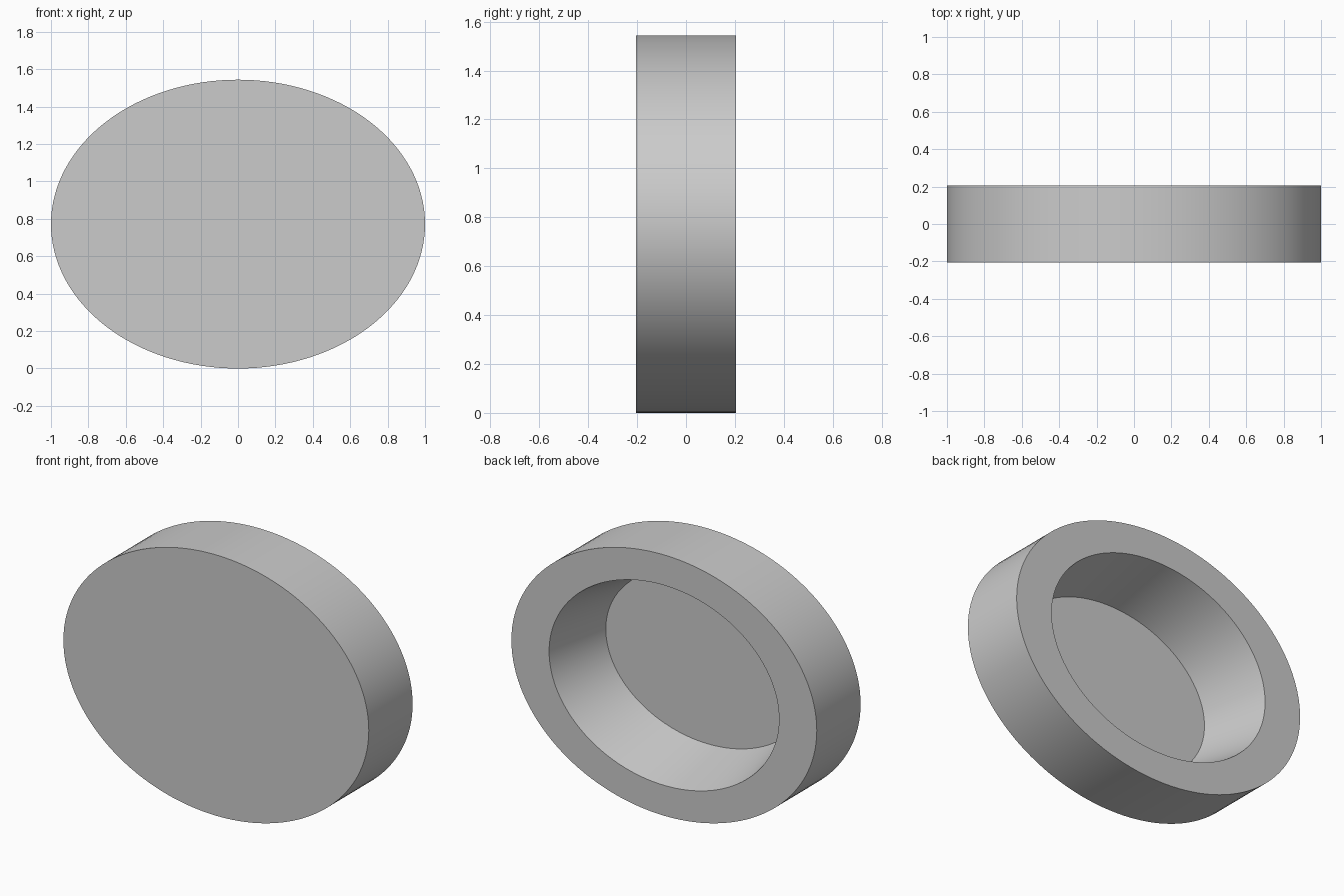
import bpy
import bmesh
import math

if "Cube" in bpy.data.objects:
    bpy.data.objects.remove(bpy.data.objects["Cube"], do_unlink=True)

SEGMENTS = 128
HALF_HEIGHT = 0.772
HALF_DEPTH = 0.205

grey = bpy.data.materials.new("plain grey")
grey.use_nodes = True
grey.diffuse_color = (0.6, 0.6, 0.6, 1)
grey.node_tree.nodes["Principled BSDF"].inputs["Base Color"].default_value = (0.6, 0.6, 0.6, 1)

bm = bmesh.new()


def oval(rx, rz, y):
    """Ring of vertices facing the y axis."""
    angles = [2 * math.pi * i / SEGMENTS for i in range(SEGMENTS)]
    return [bm.verts.new((rx * math.cos(a), y, HALF_HEIGHT + rz * math.sin(a)))
            for a in angles]


# Rings from the front rim, around the back rim, into the tapered recess
rings = [
    oval(1.0, HALF_HEIGHT, -HALF_DEPTH),
    oval(1.0, HALF_HEIGHT, HALF_DEPTH),
    oval(0.753, 0.592, HALF_DEPTH),
    oval(0.666, 0.501, -HALF_DEPTH + 0.004),
]
for a, b in zip(rings, rings[1:]):
    for i in range(SEGMENTS):
        j = (i + 1) % SEGMENTS
        bm.faces.new((a[i], a[j], b[j], b[i]))

# Front face and recess floor
bm.faces.new(rings[0])
bm.faces.new(rings[-1])
bmesh.ops.recalc_face_normals(bm, faces=bm.faces)

mesh = bpy.data.meshes.new("oval_dish")
bm.to_mesh(mesh)
bm.free()
mesh.materials.append(grey)
dish = bpy.data.objects.new("oval_dish", mesh)
bpy.context.collection.objects.link(dish)

# Smooth walls with crisp rims
bpy.ops.object.select_all(action="DESELECT")
dish.select_set(True)
bpy.context.view_layer.objects.active = dish
bpy.ops.object.shade_smooth_by_angle(angle=math.radians(30))
